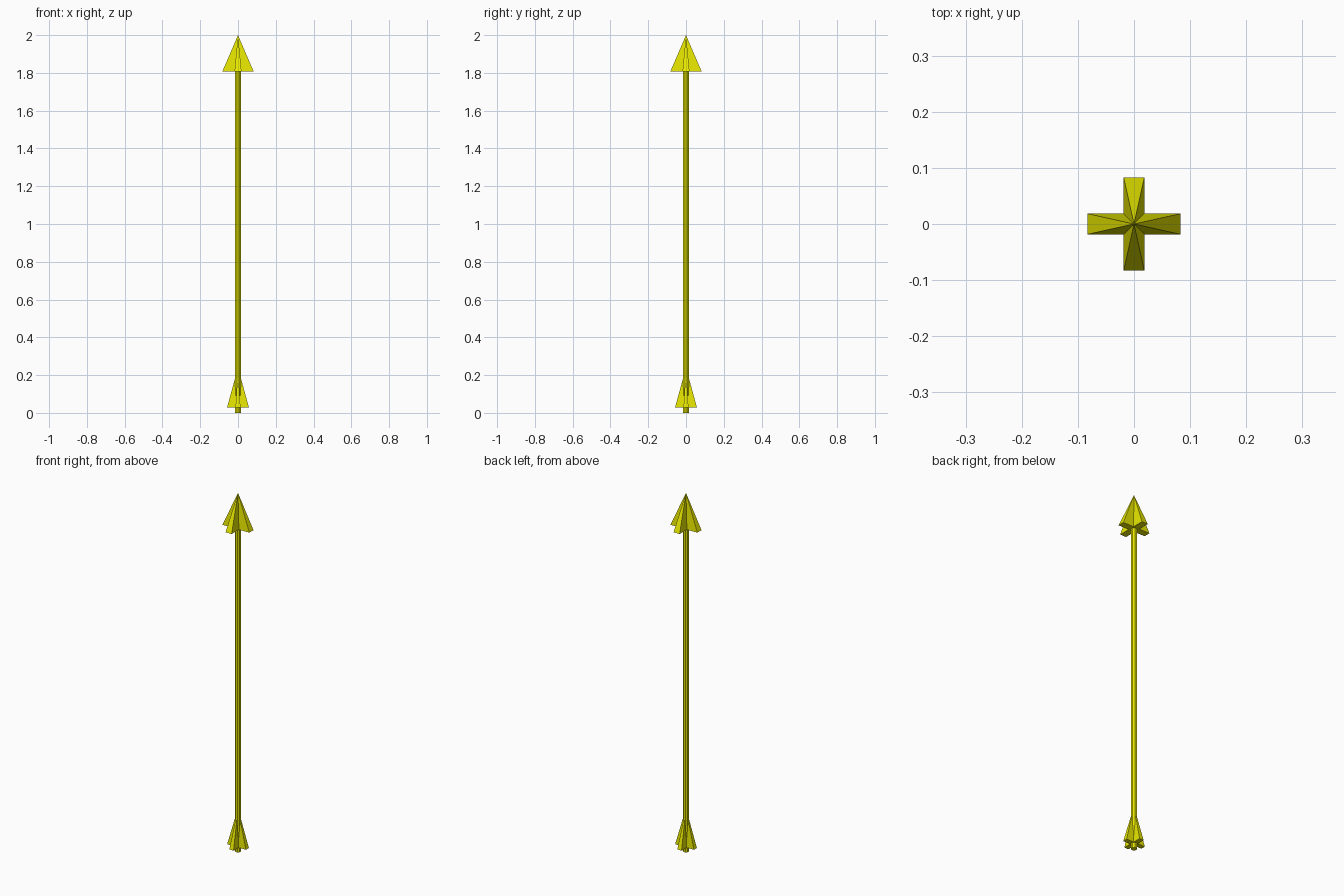
import bpy, bmesh, math

if "Cube" in bpy.data.objects:
    bpy.data.objects.remove(bpy.data.objects["Cube"])

yellow = bpy.data.materials.new("bright yellow")
yellow.diffuse_color = (0.8, 0.8, 0.0, 1)
yellow.use_nodes = True
yellow.node_tree.nodes["Principled BSDF"].inputs["Base Color"].default_value = yellow.diffuse_color


def finish(name, bm):
    bmesh.ops.recalc_face_normals(bm, faces=bm.faces)
    mesh = bpy.data.meshes.new(name)
    bm.to_mesh(mesh)
    bm.free()
    mesh.materials.append(yellow)
    obj = bpy.data.objects.new(name, mesh)
    bpy.context.collection.objects.link(obj)
    return obj


def cross_pyramid(name, reach, half_width, z0, z1):
    """Pyramid with a plus-shaped base: four vanes meeting at one tip."""
    bm = bmesh.new()
    ring = []
    for i in range(4):
        a = i * math.pi / 2
        c, s = math.cos(a), math.sin(a)
        # two outer corners of the arm, then the inner corner after it
        for x, y in ((reach, -half_width), (reach, half_width), (half_width, half_width)):
            ring.append(bm.verts.new((x * c - y * s, x * s + y * c, z0)))
    tip = bm.verts.new((0, 0, z1))
    for i in range(12):
        bm.faces.new((ring[i], ring[(i + 1) % 12], tip))
    # base: centre square plus four arms
    bm.faces.new([ring[i] for i in (11, 8, 5, 2)])
    for i in range(4):
        bm.faces.new([ring[(3 * i + k) % 12] for k in (2, 1, 0, -1)])
    return finish(name, bm)


# Shaft: eight-sided rod with flats facing the front and sides
bm = bmesh.new()
R, TOP, N = 0.016, 1.82, 8
rings = [[bm.verts.new((R * math.cos((k + 0.5) * math.tau / N),
                        R * math.sin((k + 0.5) * math.tau / N), z))
          for k in range(N)] for z in (0, TOP)]
for k in range(N):
    j = (k + 1) % N
    bm.faces.new((rings[0][k], rings[0][j], rings[1][j], rings[1][k]))
bm.faces.new(rings[0][::-1])
bm.faces.new(rings[1])
finish("shaft", bm)

# Arrow head and tail fletching
cross_pyramid("arrow_head", 0.083, 0.0185, 1.807, 2.0)
cross_pyramid("fletching", 0.058, 0.013, 0.028, 0.24)
